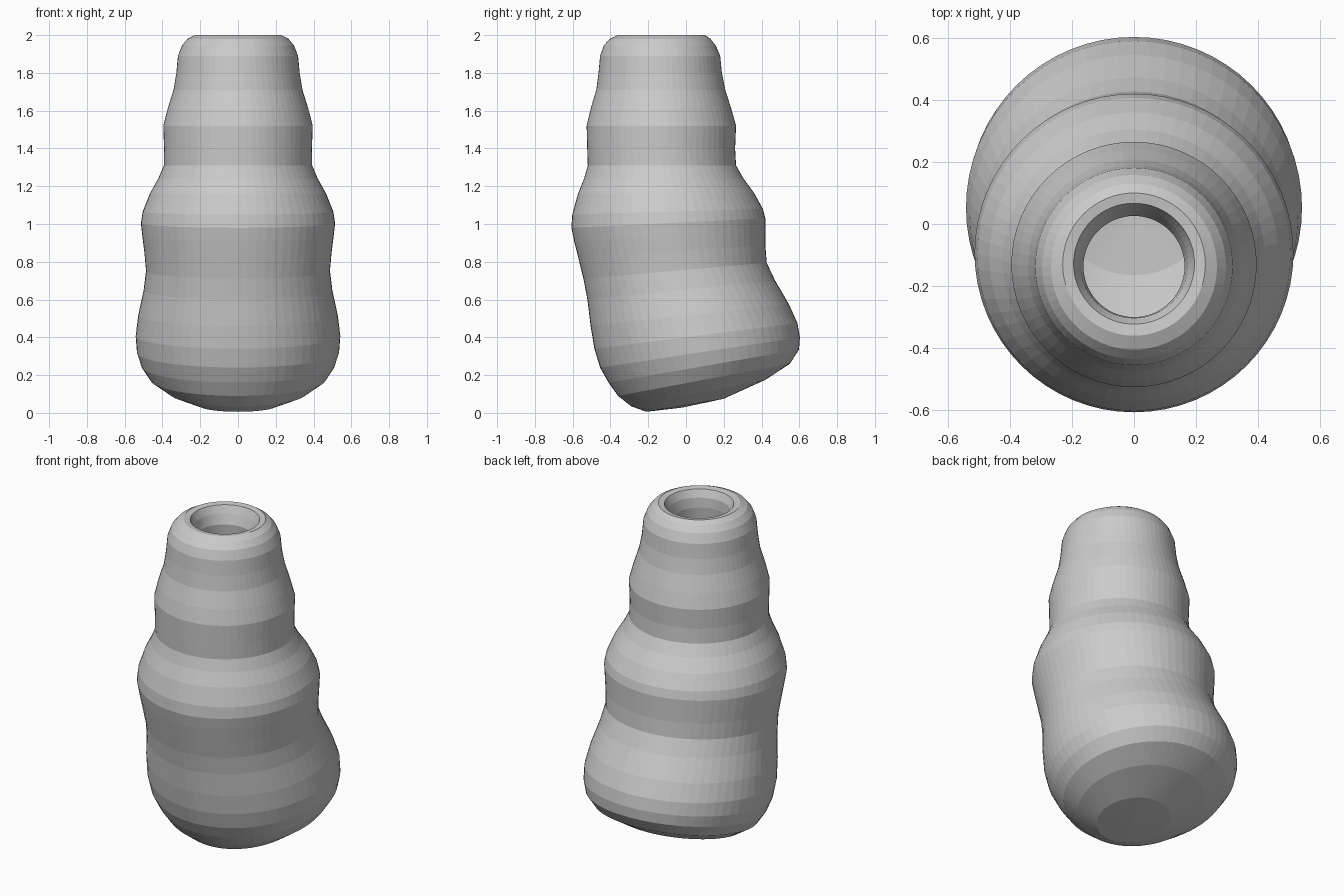
import bpy, bmesh, math
from mathutils import Vector

if "Cube" in bpy.data.objects:
    bpy.data.objects.remove(bpy.data.objects["Cube"])

SIDES = 64
WALL = 0.155

# Outer rings, bottom to top: (front y, front z, back y, back z)
OUTER = [
    (-.21, .006, .20, .075), (-.29, .035, .42, .175), (-.36, .09, .55, .26),
    (-.41, .16, .598, .335), (-.455, .24, .603, .40), (-.485, .34, .59, .475),
    (-.505, .46, .545, .575), (-.522, .60, .472, .70), (-.543, .71, .427, .795),
    (-.57, .82, .42, .89), (-.592, .91, .42, .97), (-.607, .98, .42, 1.03),
    (-.602, 1.05, .407, 1.08), (-.572, 1.16, .36, 1.165), (-.54, 1.24, .305, 1.24),
    (-.52, 1.31, .265, 1.31), (-.523, 1.40, .260, 1.40), (-.526, 1.52, .265, 1.52),
    (-.505, 1.61, .240, 1.61), (-.475, 1.71, .208, 1.71), (-.463, 1.80, .190, 1.80),
    (-.455, 1.89, .181, 1.89), (-.435, 1.945, .158, 1.945), (-.405, 1.98, .130, 1.98),
    (-.36, 2.0, .10, 2.0),
]


def make_ring(bm, centre, axis, radius):
    """Circle of vertices tilted along axis, which runs front to back."""
    out = []
    for i in range(SIDES):
        a = 2 * math.pi * i / SIDES
        p = centre + Vector((radius * math.sin(a), 0, 0)) + axis * (radius * -math.cos(a))
        out.append(bm.verts.new(p))
    return out


def bridge(bm, a, b):
    for i in range(SIDES):
        j = (i + 1) % SIDES
        bm.faces.new((a[i], a[j], b[j], b[i]))


def cap(bm, ring, point):
    tip = bm.verts.new(point)
    for i in range(SIDES):
        bm.faces.new((tip, ring[(i + 1) % SIDES], ring[i]))


bm = bmesh.new()
specs = []
for y0, z0, y1, z1 in OUTER:
    f, b = Vector((0, y0, z0)), Vector((0, y1, z1))
    specs.append(((f + b) / 2, (b - f).normalized(), (b - f).length / 2))

# Outer skin
rings = [make_ring(bm, *s) for s in specs]
bottom = rings[0]

# Rolled rim leading into the neck
for r, z in ((.195, 1.995), (.175, 1.95)):
    rings.append(make_ring(bm, Vector((0, -.128, z)), Vector((0, 1, 0)), r))

# Inner wall follows the outer one at a constant thickness
for c, ax, r in reversed(specs[4:22]):
    rings.append(make_ring(bm, c, ax, r - WALL))
for a, b in zip(rings, rings[1:]):
    bridge(bm, a, b)

# Underside and inner floor
cap(bm, bottom, Vector((0, -.02, .028)))
c, ax, r = specs[2]
floor = make_ring(bm, c + Vector((0, -.01, .10)), ax, r * .55)
bridge(bm, rings[-1], floor)
cap(bm, floor, c + Vector((0, -.02, .06)))

bmesh.ops.recalc_face_normals(bm, faces=bm.faces)
mesh = bpy.data.meshes.new("wavy_vase")
bm.to_mesh(mesh)
bm.free()
vase = bpy.data.objects.new("wavy_vase", mesh)
bpy.context.collection.objects.link(vase)
